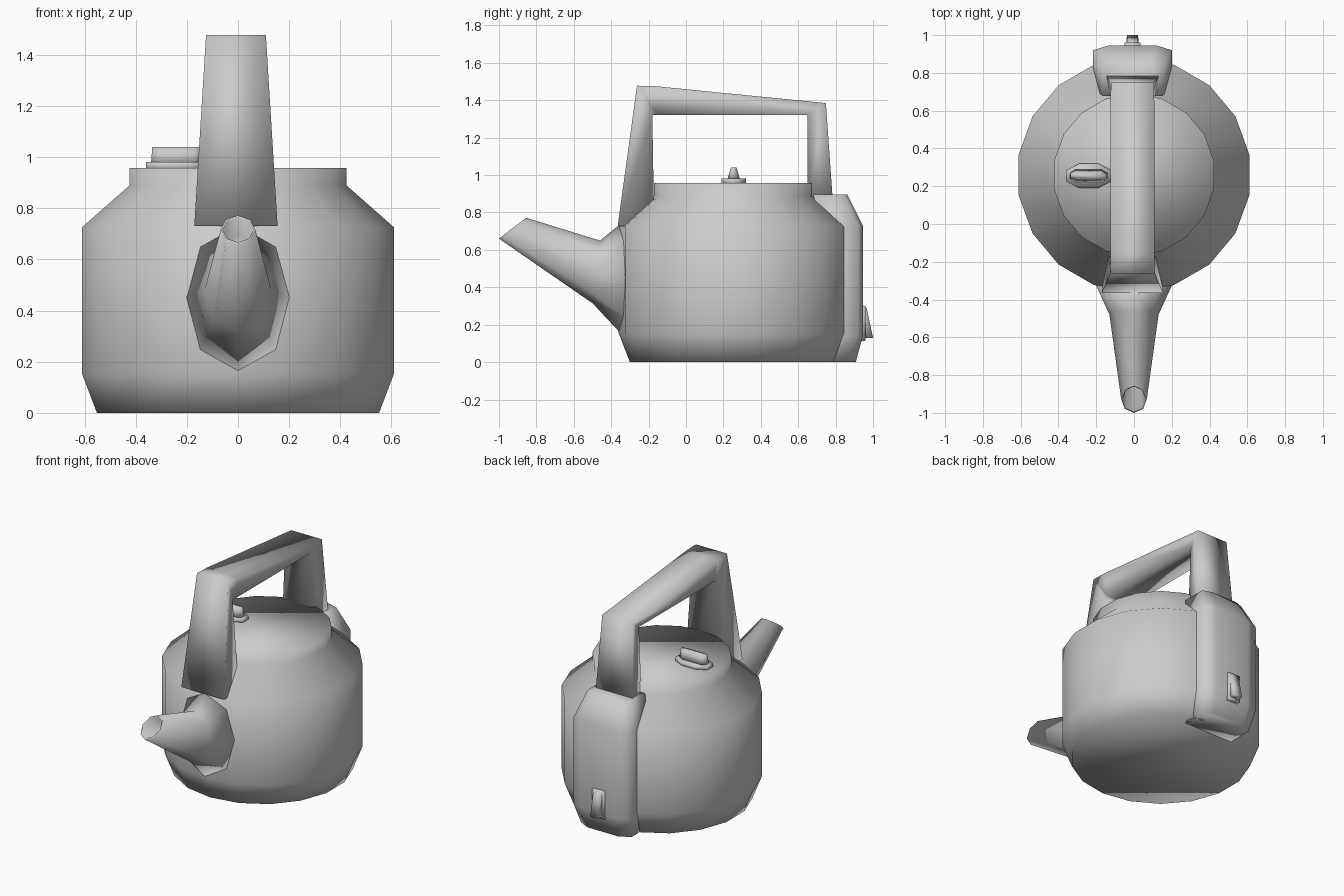
import bpy, bmesh
from math import sin, cos, pi

if "Cube" in bpy.data.objects:
    bpy.data.objects.remove(bpy.data.objects["Cube"])


def loft(name, rings):
    """Skin equal-length rings of points, cap both ends, shade smooth."""
    bm = bmesh.new()
    vs = [[bm.verts.new(p) for p in r] for r in rings]
    n = len(vs[0])
    for a, b in zip(vs, vs[1:]):
        for i in range(n):
            j = (i + 1) % n
            bm.faces.new((a[i], a[j], b[j], b[i]))
    bm.faces.new(vs[0][::-1])
    bm.faces.new(vs[-1])
    bmesh.ops.recalc_face_normals(bm, faces=bm.faces[:])
    for f in bm.faces:
        f.smooth = True
    me = bpy.data.meshes.new(name)
    bm.to_mesh(me)
    bm.free()
    ob = bpy.data.objects.new(name, me)
    bpy.context.collection.objects.link(ob)
    return ob


def circle(r, z, n=18, cy=0.26):
    return [(r * cos(pi / 2 + 2 * pi * i / n), cy + r * sin(pi / 2 + 2 * pi * i / n), z)
            for i in range(n)]


def oval(top, bottom, w, push=0.0, n=8):
    """Tilted ring given by its top and bottom points (y, z) and half width."""
    pts = []
    for i in range(n):
        c, s = cos(2 * pi * i / n), sin(2 * pi * i / n)
        y = (top[0] + bottom[0]) / 2 + c * (top[0] - bottom[0]) / 2 + s * s * push
        z = (top[1] + bottom[1]) / 2 + c * (top[1] - bottom[1]) / 2
        pts.append((w * s, y, z))
    return pts


# Pot body with shoulder and lid
loft("kettle_body", [circle(r, z) for r, z in
                     ((0.56, 0), (0.62, 0.155), (0.62, 0.725), (0.43, 0.89), (0.43, 0.957))])

# Spout: flared root, tapering tube, hollow mouth
loft("spout", [
    oval((-0.355, 0.735), (-0.355, 0.16), 0.21, 0.05),
    oval((-0.46, 0.65), (-0.50, 0.315), 0.13),
    oval((-0.855, 0.772), (-1.0, 0.66), 0.068),
    oval((-0.86, 0.765), (-0.99, 0.667), 0.06),
    oval((-0.74, 0.69), (-0.82, 0.60), 0.06),
])

# Handle: front post, top bar and rear post in one sweep
CX = -0.008
handle = [  # outer y,z   inner y,z   half width
    (-0.365, 0.73, -0.17, 0.73, 0.163),
    (-0.262, 1.478, -0.18, 1.32, 0.117),
    (-0.16, 1.475, -0.15, 1.32, 0.117),
    (0.748, 1.385, 0.65, 1.32, 0.115),
    (0.785, 0.86, 0.65, 0.86, 0.14),
]
loft("handle", [[(CX - w, oy, oz), (CX + w, oy, oz), (CX + 0.8 * w, iy, iz), (CX - 0.8 * w, iy, iz)]
                for oy, oz, iy, iz, w in handle])

# Rear housing under the handle
housing = [  # z, half width, inner y, corner y, outer y
    (0.0, 0.19, 0.70, 0.87, 0.908),
    (0.14, 0.21, 0.72, 0.92, 0.945),
    (0.73, 0.21, 0.72, 0.92, 0.945),
    (0.897, 0.16, 0.68, 0.84, 0.862),
]
loft("rear_housing", [[(CX - w, a, z), (CX + w, a, z), (CX + w, b, z), (CX + 0.6 * w, c, z),
                       (CX - 0.6 * w, c, z), (CX - w, b, z)] for z, w, a, b, c in housing])


def upright(w, y, z0, z1):
    return [(CX - w, y, z0), (CX + w, y, z0), (CX + w, y, z1), (CX - w, y, z1)]


# Power switch: plate and wedge-shaped lever
loft("switch_plate", [upright(0.043, 0.93, 0.11, 0.305), upright(0.043, 0.96, 0.115, 0.30)])
loft("switch_lever", [upright(0.032, 0.95, 0.13, 0.295),
                      [(CX - 0.03, 1.0, 0.13), (CX + 0.03, 1.0, 0.13),
                       (CX + 0.03, 0.966, 0.29), (CX - 0.03, 0.966, 0.29)]])


def pill(lx, ly, z, cut=0.07):
    """Long octagon around the knob position on the lid."""
    c, kx, ky = cut, -0.24, 0.255
    half = [(lx, -ly * 0.45), (lx, ly * 0.45), (lx - c, ly), (-lx + c, ly)]
    return [(kx + x, ky + y, z) for x, y in half + [(-x, -y) for x, y in half]]


# Lid knob: base plate and grip
loft("knob_base", [pill(0.12, 0.065, 0.95), pill(0.12, 0.065, 0.981)])
loft("knob_grip", [pill(0.1, 0.035, 0.975, 0.03), pill(0.095, 0.015, 1.04, 0.03)])
